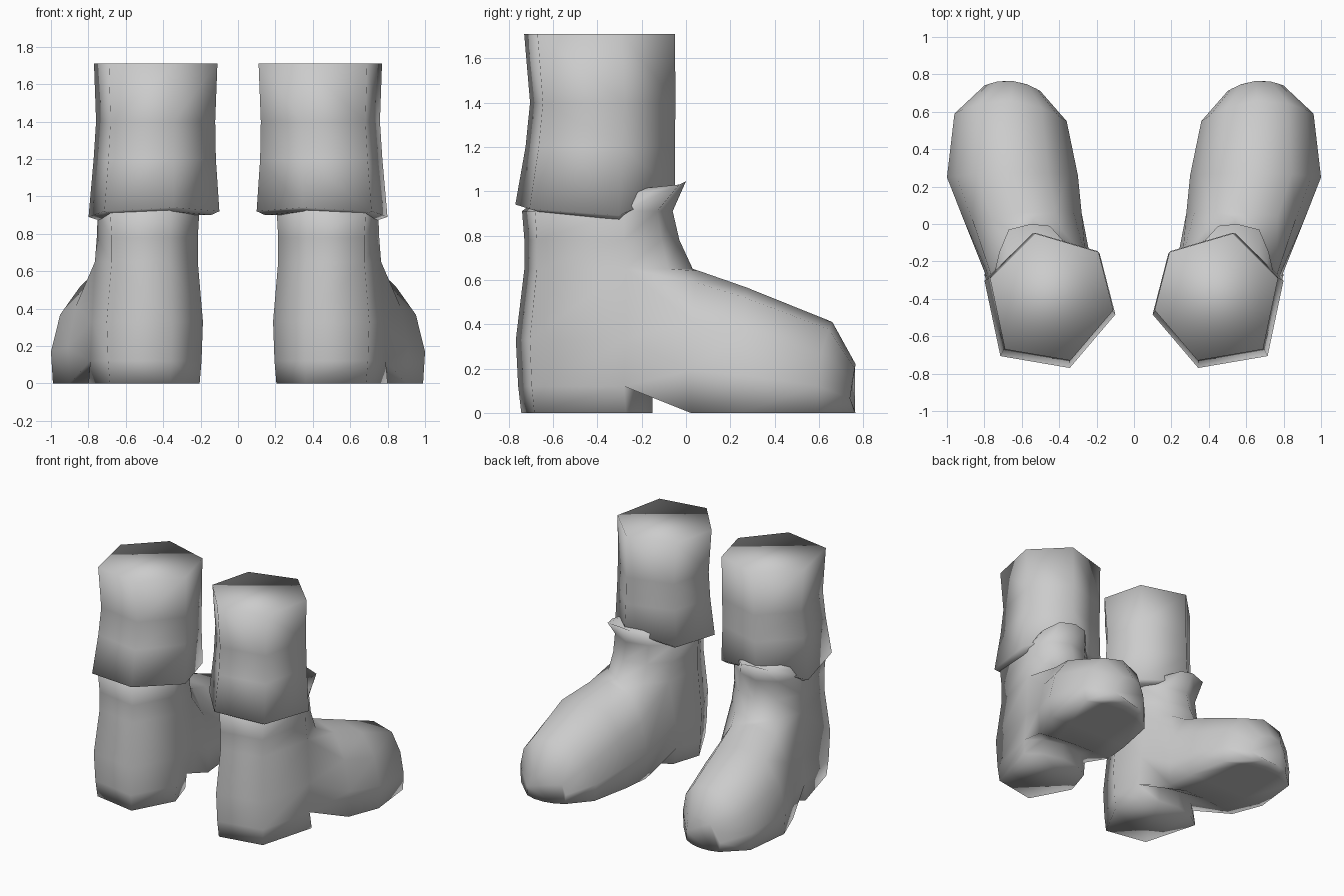
import bpy, bmesh
from mathutils import Vector

if "Cube" in bpy.data.objects:
    bpy.data.objects.remove(bpy.data.objects["Cube"])

grey = bpy.data.materials.new("plain_grey")
grey.diffuse_color = (0.6, 0.6, 0.6, 1)
grey.use_nodes = True
grey.node_tree.nodes["Principled BSDF"].inputs["Base Color"].default_value = grey.diffuse_color


def finish(bm, name):
    """Turn a bmesh into a smooth grey object mirrored to both sides."""
    bmesh.ops.recalc_face_normals(bm, faces=bm.faces)
    me = bpy.data.meshes.new(name)
    bm.to_mesh(me)
    bm.free()
    me.materials.append(grey)
    for p in me.polygons:
        p.use_smooth = True
    ob = bpy.data.objects.new(name, me)
    bpy.context.collection.objects.link(ob)
    mod = ob.modifiers.new("other_side", 'MIRROR')
    mod.use_mirror_merge = False


def bridge(bm, a, b, skip=()):
    n = len(a)
    for i in range(n):
        if i not in skip:
            j = (i + 1) % n
            bm.faces.new((a[i], a[j], b[j], b[i]))


def ring(bm, pts):
    return [bm.verts.new(p) for p in pts]


# Trouser leg: six-sided tube, slightly waisted, flared at the hem
hexagon = [(.77, -.29), (.53, -.05), (.19, -.15), (.11, -.46), (.34, -.73), (.69, -.67)]
centre = Vector((.45, -.40))


def hex_ring(bm, z, grow, dz=(0,) * 6, shift=(0, 0)):
    pts = []
    for (x, y), d in zip(hexagon, dz):
        p = centre + (Vector((x, y)) - centre) * grow + Vector(shift)
        pts.append((p.x, p.y, z + d))
    return ring(bm, pts)


bm = bmesh.new()
hem = (-.03, .08, .01, 0, .02, 0)
leg = [hex_ring(bm, 1.71, 1.0),
       hex_ring(bm, 1.40, .965, shift=(0, .015)),
       hex_ring(bm, 1.20, .99, shift=(.005, .003)),
       hex_ring(bm, .92, 1.06, hem, (.01, -.02)),
       hex_ring(bm, .90, .90, hem)]
bm.faces.new(leg[0])
for a, b in zip(leg, leg[1:]):
    bridge(bm, a, b)
bm.faces.new(leg[-1])
finish(bm, "trouser_leg")

# Boot shaft: eight-sided rings, right side first, then front, inner side, back
bm = bmesh.new()
back = [(.20, -.45), (.36, -.75), (.69, -.69)]
shaft_rows = [
    # z, five front points, scale of the back points
    (0, [(.80, -.27), (.69, -.19), (.54, -.15), (.38, -.17), (.27, -.24)], .98),
    (.12, [(.79, -.28), (.69, -.19), (.54, -.15), (.38, -.17), (.25, -.25)], 1.02),
    (.33, [(.78, -.27), (.72, -.10), (.54, -.03), (.36, -.08), (.23, -.20)], 1.05),
    (.65, [(.765, -.27), (.70, -.08), (.54, .03), (.38, -.04), (.26, -.17)], .94),
    (.78, [(.755, -.28), (.68, -.11), (.54, -.03), (.38, -.08), (.26, -.20)], .94),
    (.91, [(.75, -.28), (.68, -.13), (.54, -.06), (.38, -.10), (.25, -.21)], .97),
]
rows = []
for z, front, s in shaft_rows:
    pts = [(x, y, z) for x, y in front]
    for p in back:
        q = centre + (Vector(p) - centre) * s
        pts.append((q.x, q.y, z))
    rows.append(ring(bm, pts))
# Flared tongue at the top, its back hidden inside the trouser leg
rows.append(ring(bm, [(.72, -.15, 1.0), (.67, -.03, 1.03), (.55, .0, 1.045),
                      (.45, -.01, 1.03), (.36, -.11, 1.0),
                      (.25, -.42, .97), (.38, -.66, .97), (.66, -.62, .97)]))
opening = {0, 1, 2, 3}
for k in range(len(rows) - 1):
    bridge(bm, rows[k], rows[k + 1], opening if k in (1, 2) else ())
bm.faces.new(rows[0])
bm.faces.new(rows[-1])

# Foot: rings run out from the opening in the shaft to the rounded toe
section = [(.86, .65), (.55, .92), (0, 1), (-.55, .92), (-.86, .65), (-1, .3),
           (-.97, 0), (-.5, 0), (0, 0), (.5, 0), (.97, 0), (1, .3)]
stations = [  # outer xy, inner xy, top height, forward bulge
    ((.91, .02), (.28, .06), .64, .02),
    ((1.0, .25), (.30, .26), .565, .02),
    ((.96, .59), (.36, .55), .41, .09),
    ((.80, .74), (.50, .71), .22, .04)]
prev = rows[3][:5] + [rows[2][4]] + rows[1][4::-1] + [rows[2][0]]
for outer, inner, top, bulge in stations:
    o, i = Vector(outer), Vector(inner)
    pts = []
    for u, h in section:
        p = (o + i) / 2 + (o - i) / 2 * u
        pts.append((p.x, p.y + bulge * (1 - u * u), h * top))
    cur = ring(bm, pts)
    bridge(bm, prev, cur)
    prev = cur
bm.faces.new(prev)
finish(bm, "boot")
